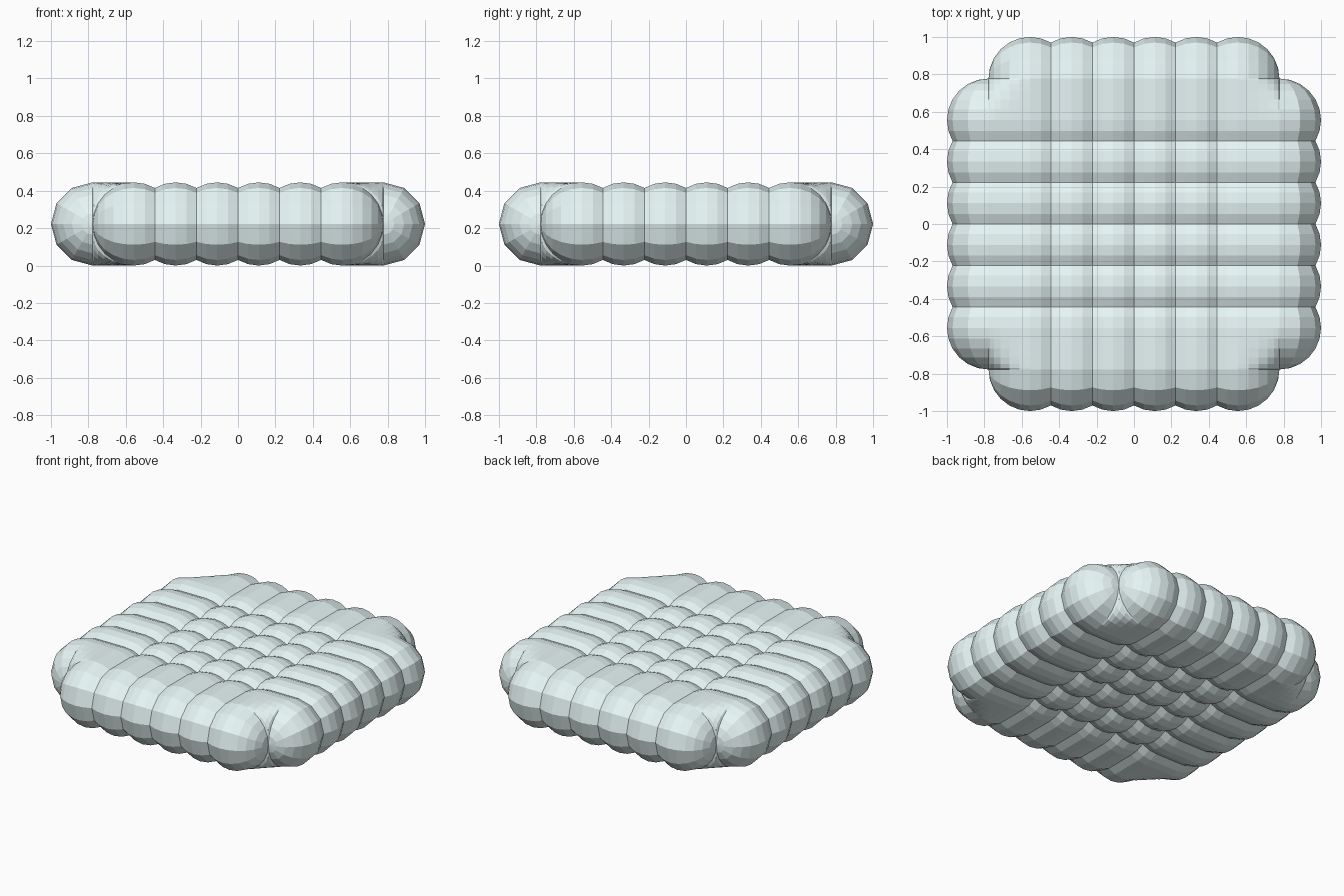
import bpy, bmesh, math

if "Cube" in bpy.data.objects:
    bpy.data.objects.remove(bpy.data.objects["Cube"])

R = 2 / 9          # bulge radius, also the spacing between bulges
HALF = 7 / 9       # half width of the quilted middle
SIDES = 6          # facets from bottom to top of each rounded end
LAT = 12           # steps across each rounded end, pole to pole
CENTRES = [(i - 2.5) * R for i in range(6)]

mat = bpy.data.materials.new("pale_aqua")
mat.diffuse_color = (0.80, 0.92, 0.92, 1)
mat.use_nodes = True
mat.node_tree.nodes["Principled BSDF"].inputs["Base Color"].default_value = mat.diffuse_color


def finish(bm, name):
    bmesh.ops.remove_doubles(bm, verts=bm.verts, dist=1e-5)
    bmesh.ops.recalc_face_normals(bm, faces=bm.faces)
    mesh = bpy.data.meshes.new(name)
    bm.to_mesh(mesh)
    bm.free()
    mesh.materials.append(mat)
    ob = bpy.data.objects.new(name, mesh)
    bpy.context.collection.objects.link(ob)
    return ob


def skin(bm, rows):
    """Faces between successive rows of points."""
    vs = [[bm.verts.new(p) for p in row] for row in rows]
    for a, b in zip(vs, vs[1:]):
        for k in range(len(a) - 1):
            bm.faces.new((a[k], a[k + 1], b[k + 1], b[k]))


def rim(name, turn):
    """Row of six half domes on the +x side, poles on their flanks."""
    bm = bmesh.new()
    for c in CENTRES:
        rows = []
        for i in range(LAT + 1):
            a = math.pi * i / LAT - math.pi / 2
            r, y = R * math.cos(a), c + R * math.sin(a)
            rows.append([(HALF + r * math.cos(t), y, R + r * math.sin(t))
                         for t in (math.pi * k / SIDES - math.pi / 2 for k in range(SIDES + 1))])
        skin(bm, rows)
    finish(bm, name).rotation_euler.z = turn


def samples():
    """(position, dip below the crest, outer edge?) across the quilted middle."""
    out = []
    for i, c in enumerate(CENTRES):
        lo = -6 if i == 0 else -2
        hi = 6 if i == 5 else 1
        for k in range(lo, hi + 1):
            a = k * math.pi / LAT
            edge = (i == 0 and k < 0) or (i == 5 and k > 0)
            # the inner side of the end bulges still has its normal dip
            if i == 0 and k > 0 or i == 5 and k < 0:
                edge = False
            out.append((c + R * math.sin(a), R * (1 - math.cos(a)), edge))
    return out


# four rounded rims
for n, name in enumerate(("right_rim", "back_rim", "left_rim", "front_rim")):
    rim(name, n * math.pi / 2)


# quilted top and bottom: bulges in both directions, level border, dropped corners
def height(dx, ex, dy, ey):
    if ex and ey:
        return R - dx * dy / R
    return R - (0 if ex else dx) - (0 if ey else dy)


S = samples()
for name, sign in (("quilted_top", 1), ("quilted_bottom", -1)):
    bm = bmesh.new()
    skin(bm, [[(x, y, R + sign * height(dx, ex, dy, ey)) for x, dx, ex in S] for y, dy, ey in S])
    bmesh.ops.recalc_face_normals(bm, faces=bm.faces)
    if (sum(f.normal.z for f in bm.faces) > 0) != (sign > 0):
        bmesh.ops.reverse_faces(bm, faces=bm.faces)
    ob = bpy.data.meshes.new(name)
    bm.to_mesh(ob)
    bm.free()
    ob.materials.append(mat)
    bpy.context.collection.objects.link(bpy.data.objects.new(name, ob))
